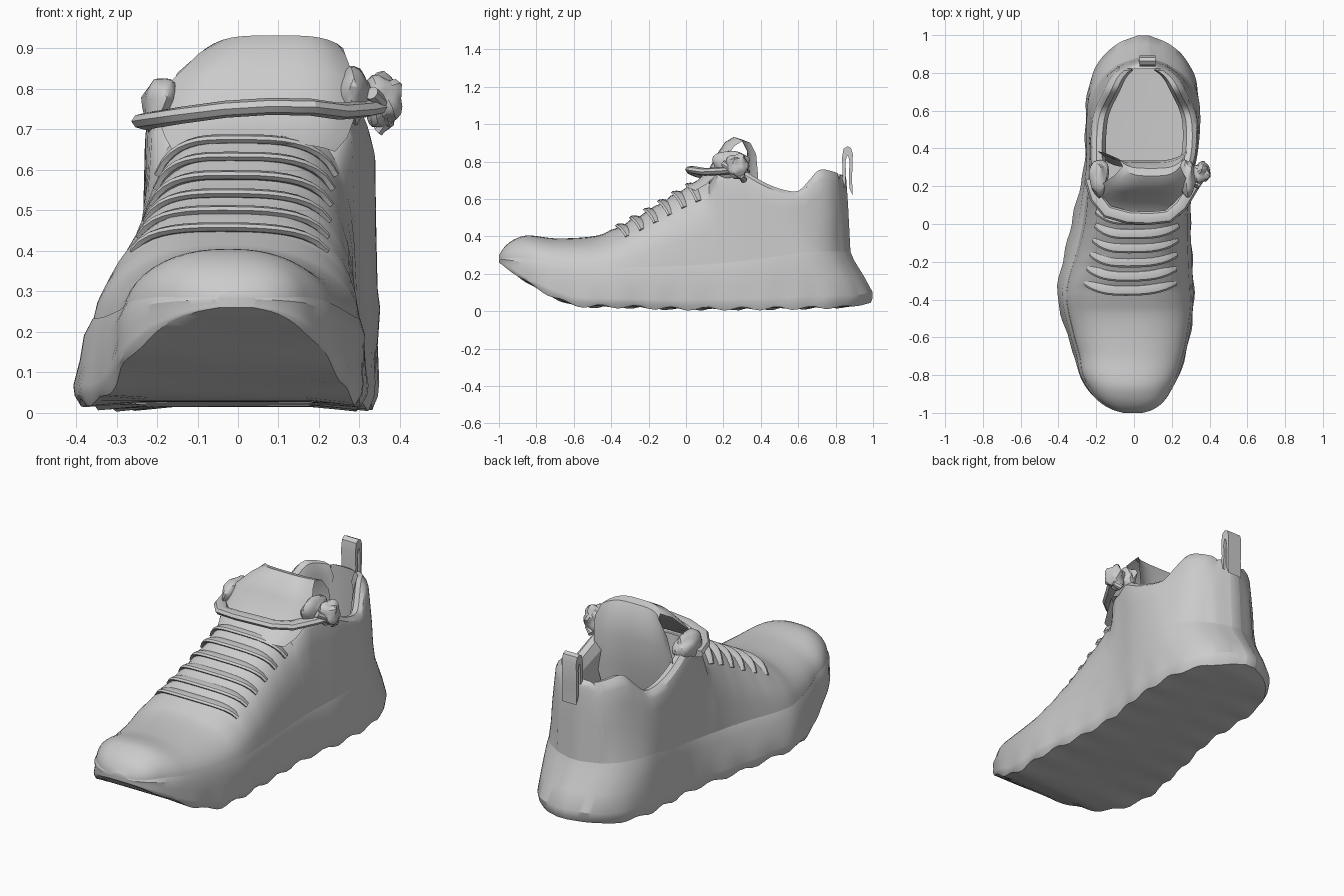
import bpy, bmesh, math
from mathutils import Vector, noise

if "Cube" in bpy.data.objects:
    bpy.data.objects.remove(bpy.data.objects["Cube"])


def key(pts, v):
    """Smooth interpolation through (v, value) keys."""
    v = min(max(v, pts[0][0]), pts[-1][0])
    n = len(pts)
    i = 0
    while i < n - 2 and v > pts[i + 1][0]:
        i += 1

    def slope(j):
        a, b = pts[max(j - 1, 0)], pts[min(j + 1, n - 1)]
        return (b[1] - a[1]) / (b[0] - a[0])
    (x0, y0), (x1, y1) = pts[i], pts[i + 1]
    h = x1 - x0
    t = (v - x0) / h
    return ((2*t**3 - 3*t**2 + 1) * y0 + (t**3 - 2*t**2 + t) * h * slope(i)
            + (3*t**2 - 2*t**3) * y1 + (t**3 - t**2) * h * slope(i + 1))


def loft(name, rows, closed=True, caps=True):
    """Skin equal-length point rows; end caps are strips between mirrored points."""
    bm = bmesh.new()
    vs = [[bm.verts.new(p) for p in r] for r in rows]
    n = len(rows[0])
    for a, b in zip(vs, vs[1:]):
        for j in range(n if closed else n - 1):
            k = (j + 1) % n
            bm.faces.new((a[j], a[k], b[k], b[j]))
    if caps:
        for r in (vs[0], vs[-1]):
            for j in range((n - 1) // 2):
                quad = (r[j], r[j + 1], r[n - 2 - j], r[n - 1 - j])
                bm.faces.new(list(dict.fromkeys(quad)))
    bmesh.ops.recalc_face_normals(bm, faces=bm.faces)
    return finish(name, bm)


def finish(name, bm):
    me = bpy.data.meshes.new(name)
    bm.to_mesh(me)
    bm.free()
    ob = bpy.data.objects.new(name, me)
    bpy.context.collection.objects.link(ob)
    me.shade_smooth()
    me.set_sharp_from_angle(angle=math.radians(30))
    return ob


def tube(name, pts, r, flat=1.0, sides=8):
    """Lace-like tube along points, flattened in z."""
    rows = []
    for i, p in enumerate(pts):
        d = (Vector(pts[min(i + 1, len(pts) - 1)]) - Vector(pts[max(i - 1, 0)])).normalized()
        a = d.cross(Vector((0, 0, 1))).normalized()
        b = a.cross(d)
        rows.append([Vector(p) + r * (math.cos(t) * a + flat * math.sin(t) * b)
                     for t in (2 * math.pi * k / sides for k in range(sides))])
    return loft(name, rows)


# Plan outline of the sole, left and right
OUT = {
    -1: [(-1, -.05), (-.985, -.105), (-.95, -.17), (-.9, -.225), (-.8, -.29), (-.7, -.315), (-.6, -.35), (-.4, -.405),
         (-.3, -.4), (-.1, -.355), (.1, -.31), (.3, -.265), (.6, -.255), (.75, -.235), (.88, -.17), (.96, -.08), (1, .02)],
    1: [(-1, .04), (-.985, .09), (-.95, .145), (-.9, .185), (-.8, .24), (-.6, .295), (-.4, .318), (-.2, .31),
        (0, .3), (.2, .305), (.4, .335), (.6, .345), (.75, .33), (.88, .27), (.96, .175), (1, .08)]}
# Insets of the upper at the sole joint and at the top edge
MID = {-1: [(-1, 0), (-.9, .01), (-.4, .045), (0, .06), (.3, .025), (.6, .015), (1, 0)],
       1: [(-1, 0), (-.9, .01), (-.4, .015), (0, .01), (.6, 0), (1, 0)]}
TOP = {-1: [(-1, 0), (-.8, .04), (-.4, .12), (0, .14), (.3, .04), (.6, .035), (.8, .06), (1, 0)],
       1: [(-1, 0), (-.8, .04), (-.4, .07), (0, .05), (.3, .005), (.6, .01), (.8, .04), (1, 0)]}
# Side profile curves
BOTTOM = [(-1, .26), (-.9, .19), (-.8, .125), (-.7, .075), (-.6, .035), (-.3, .025), (0, .015), (.9, .025), (1, .045)]
JOINT = [(-1, .285), (-.9, .285), (-.5, .235), (0, .25), (.4, .29), (.7, .33), (1, .33)]
CREST = [(-1, .3), (-.97, .345), (-.92, .383), (-.85, .405), (-.7, .39), (-.5, .4), (-.4, .43), (-.3, .485),
         (-.2, .54), (-.1, .6), (0, .66), (.1, .71), (.2, .75), (.28, .765), (.4, .71), (.5, .67), (.6, .645),
         (.68, .645), (.75, .7), (.82, .755), (.9, .75), (1, .72)]
HEEL = [(0, .96), (.08, 1), (.15, .975), (.25, .91), (.35, .87), (.5, .87), (.8, .85)]
ROUND = [(-1, .85), (-.5, .78), (0, .55), (.85, .45), (1, .4)]


def place(x, v, z):
    y = v if v < .3 else .3 + (v - .3) * (key(HEEL, z) - .3) / .7
    return Vector((x, y, z))


def centre(v):
    return (key(OUT[-1], v) + key(OUT[1], v)) / 2


def arch(v, s, a, lift=0):
    """Point on the closed vamp, a = angle up from the sole joint."""
    c, w = centre(v), key(OUT[s], v)
    e, z0 = key(ROUND, v), key(JOINT, v) - .015
    zt = key(CREST, v) + lift
    si, co = math.sin(a), max(math.cos(a), 0)
    edge = w - s * (key(MID[s], v) * (1 - si) + key(TOP[s], v) * si)
    return place(c + (edge - c) * co**e, v, z0 + (zt - z0) * si**e)


RIM = [(.008, .95), (.03, 1), (.06, .98), (.08, .85), (.06, .5), (.07, 0)]


def upper_half(v, s):
    if not .16 < v < .95:
        crease = .007 * math.sin(v * 60) if -.42 < v < .1 else 0
        return [arch(v, s, i / 11 * math.pi / 2, crease) for i in range(12)]
    w, z0, zt = key(OUT[s], v), key(JOINT, v) - .015, key(CREST, v)
    m, t = key(MID[s], v), key(TOP[s], v)
    pts = [place(w - s * (m + (t - m) * h), v, z0 + (zt - z0) * h) for h in (0, .2, .45, .7, .88)]
    half = abs(w - centre(v)) * .95
    pts += [place(w - s * min(t + d, half), v, .3 + (zt - .3) * h) for d, h in RIM]
    return pts + [place(centre(v), v, .29)]


def sole_half(v, s):
    c, w, m = centre(v), key(OUT[s], v), key(MID[s], v)
    zb, zs = key(BOTTOM, v), key(JOINT, v)
    taper = 1 - abs(v)**6
    lug = math.sin(v * 33 + s) * taper
    h = zs - zb
    low = w + s * .004 * lug
    return [place(c + (x - c) * f, v, zb + d) for x, f, d in
            ((w, .6, 0), (w, .955, -.01 * (lug + .2 * taper)), (low, .99, h * .08), (low, 1, h * .2))] + \
           [place(w - s * m * .35, v, zb + h * .5), place(w - s * (m * .7 - .006), v, zb + h * .8),
            place(w - s * (m + .002), v, zs), place(c + (w - s * m - c) * .96, v, zs - .01)]


STATIONS = [-math.cos(math.pi * i / 76) for i in range(77)]

# Sole with wavy tread edge, open on top where the upper sits
loft("sole", [sole_half(v, -1)[::-1] + sole_half(v, 1) for v in STATIONS], closed=False)

# Upper with foot opening and padded collar
loft("upper", [upper_half(v, -1) + upper_half(v, 1)[-2::-1] for v in STATIONS], closed=False)

# Padded tongue: front face, rounded top, back face down into the shoe
path = [(0, .665, -.16, .24), (.06, .70, -.18, .27), (.12, .755, -.2, .29), (.165, .84, -.165, .29),
        (.21, .905, -.1, .265), (.255, .932, -.06, .245), (.295, .92, -.08, .26), (.325, .86, -.15, .28),
        (.335, .75, -.19, .28), (.325, .6, -.19, .27), (.3, .47, -.17, .25)]
rows = []
for y, z, l, r in path:
    row = []
    for i in range(15):
        u = i / 7 - 1
        row.append(((l + r) / 2 + u * (r - l) / 2, y + .05 * u**4, z - .02 * u**4))
    rows.append(row)
loft("tongue", rows, closed=False, caps=False)

# Lace rows sunk into the instep
for k in range(6):
    v = -.35 + k * .075
    pts = []
    for i in range(15):
        u = i / 7 - 1
        s = -1 if u < 0 else 1
        p = arch(v + .05 * u * u, s, math.pi / 2 - abs(u) * .85)
        p.z += .002 - .022 * u**6
        pts.append(p)
    tube(f"lace_{k + 1}", pts, .03, .42)

# Top lace band lying over the tongue base
tube("top_lace", [(-.23, .24, .72), (-.2, .14, .725), (-.14, .065, .735), (-.03, .035, .75), (.08, .03, .757),
                  (.18, .04, .755), (.25, .1, .745), (.31, .2, .75), (.36, .28, .76)], .035, .6)


def lump(name, loc, size, rough):
    """Rounded, slightly crumpled lump."""
    bm = bmesh.new()
    bmesh.ops.create_icosphere(bm, subdivisions=3, radius=1)
    for v in bm.verts:
        k = 1 + rough * noise.noise(v.co * 1.4 + Vector(loc) * 9)
        v.co = Vector(loc) + Vector([v.co[i] * size[i] * k for i in range(3)])
    finish(name, bm)


# Gathered lace knot on the right, eyelet tabs beside the tongue
lump("lace_knot", (.355, .275, .775), (.052, .055, .065), .4)
lump("right_eyelet_tab", (.285, .25, .785), (.045, .1, .07), .3)
lump("left_eyelet_tab", (-.185, .25, .755), (.05, .1, .075), .3)
tube("lace_tail", [(.33, .2, .79), (.37, .26, .75), (.37, .3, .72), (.345, .31, .7)], .018)

# Heel pull loop: folded strap
outer = [(.89, .62), (.888, .72), (.892, .84), (.882, .873), (.862, .882), (.842, .868), (.834, .82), (.838, .74), (.83, .66)]
inner = [(.85, .66), (.855, .74), (.853, .8), (.86, .83), (.868, .83), (.874, .8), (.872, .74), (.873, .66)]
loft("heel_pull_loop", [[(x, y, z) for y, z in outer + inner] for x in (.03, .055, .09, .115)])
